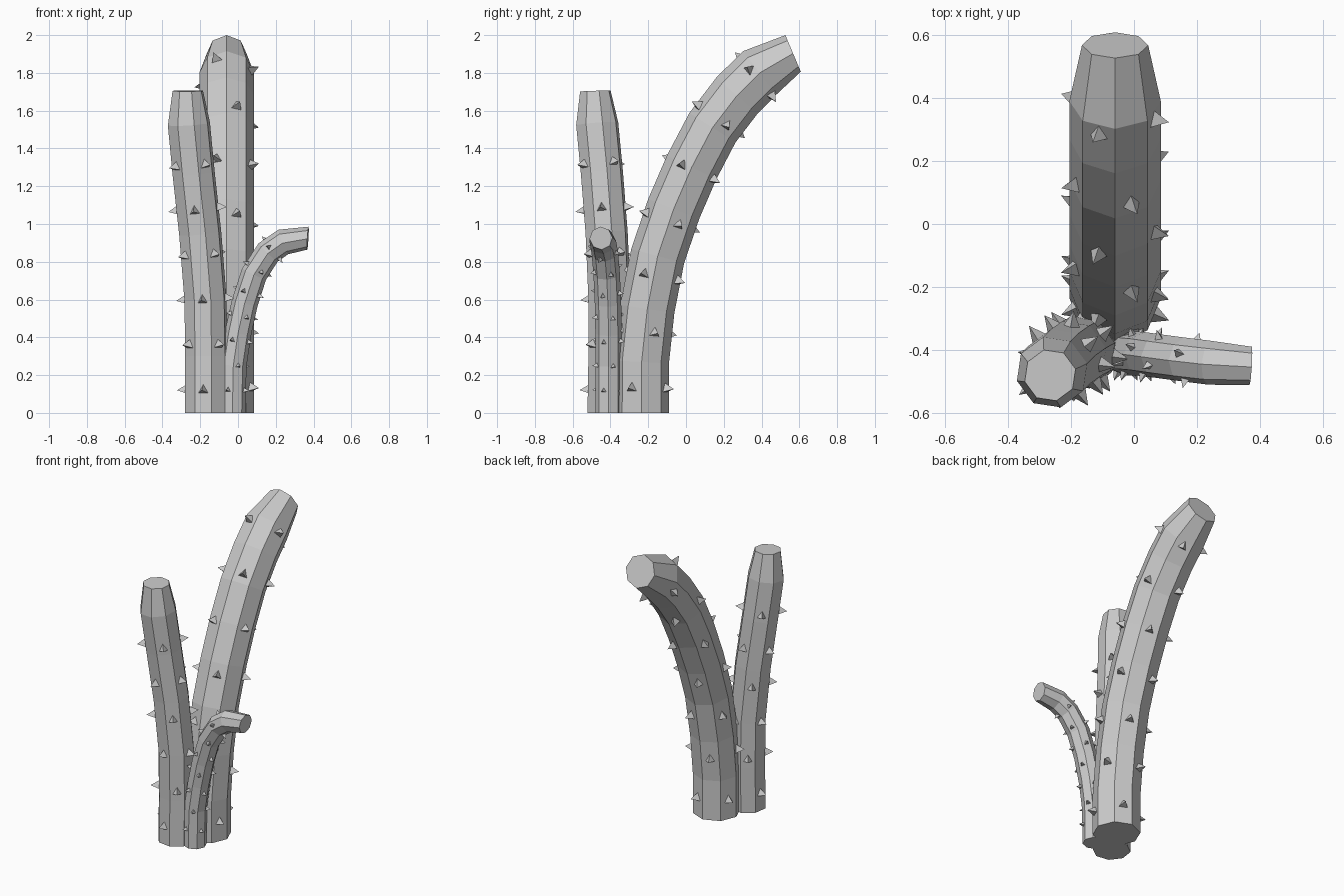
import bpy, bmesh, math
from mathutils import Vector

if "Cube" in bpy.data.objects:
    bpy.data.objects.remove(bpy.data.objects["Cube"])

Z = Vector((0, 0, 1))
SIDES = 8


def tangents(path):
    seg = [(b - a).normalized() for a, b in zip(path, path[1:])]
    mid = [(a + b).normalized() for a, b in zip(seg, seg[1:])]
    return [Z] + mid + [(2 * seg[-1] - mid[-1]).normalized()]


def around(tangent, angle):
    """Direction perpendicular to the stem, at an angle around it."""
    d = Vector((math.cos(angle), math.sin(angle), 0))
    return Z.rotation_difference(tangent) @ d


def finish(bm, name):
    bmesh.ops.recalc_face_normals(bm, faces=bm.faces)
    me = bpy.data.meshes.new(name)
    bm.to_mesh(me)
    bm.free()
    bpy.context.collection.objects.link(bpy.data.objects.new(name, me))


def stem(name, points, radius, tip, twist, first, step, spine_r, spine_h, end, odd):
    path = [Vector(p) for p in points]
    tans = tangents(path)
    radii = [radius] * (len(path) - 1) + [tip]

    # Eight-sided tapered tube with both ends closed
    bm = bmesh.new()
    rings = [[bm.verts.new(p + r * around(t, twist + math.tau * k / SIDES))
              for k in range(SIDES)] for p, t, r in zip(path, tans, radii)]
    for a, b in zip(rings, rings[1:]):
        for k in range(SIDES):
            j = (k + 1) % SIDES
            bm.faces.new((a[k], a[j], b[j], b[k]))
    bm.faces.new(rings[0])
    bm.faces.new(rings[-1])
    finish(bm, name)

    # Three-sided spines, rows alternating between odd and even faces
    bm = bmesh.new()
    total = sum((b - a).length for a, b in zip(path, path[1:]))
    row = 0
    while first + row * step < total - end:
        s = first + row * step
        i = 0
        while s > (path[i + 1] - path[i]).length:
            s -= (path[i + 1] - path[i]).length
            i += 1
        f = s / (path[i + 1] - path[i]).length
        centre = path[i].lerp(path[i + 1], f)
        t = tans[i].lerp(tans[i + 1], f).normalized()
        r = radius * math.cos(math.pi / SIDES) - 0.004
        for k in range((row + odd) % 2, SIDES, 2):
            n = around(t, twist + math.tau * (k + 0.5) / SIDES)
            side = n.cross(t)
            foot = centre + n * r
            base = [bm.verts.new(foot + spine_r * (math.cos(a) * t + math.sin(a) * side))
                    for a in (0, math.tau / 3, 2 * math.tau / 3)]
            apex = bm.verts.new(foot + n * spine_h)
            bm.faces.new(base)
            for m in range(3):
                bm.faces.new((base[m], base[(m + 1) % 3], apex))
        row += 1
    finish(bm, name + "_spines")


# Tall stem leaning backwards
stem("tall_stem",
     [(-0.06, y, z) for y, z in ((-0.235, 0), (-0.235, 0.27), (-0.205, 0.55),
      (-0.15, 0.83), (-0.065, 1.08), (0.03, 1.3), (0.14, 1.51), (0.27, 1.68),
      (0.39, 1.80), (0.567, 1.903))],
     0.145, 0.105, 0, 0.13, 0.3, 0.034, 0.055, 0.22, 1)

# Middle stem leaning left and forwards
stem("middle_stem",
     [(-0.168, -0.41, 0), (-0.168, -0.405, 0.3), (-0.172, -0.405, 0.6),
      (-0.2, -0.42, 0.95), (-0.235, -0.445, 1.27), (-0.26, -0.47, 1.53),
      (-0.266, -0.48, 1.705)],
     0.115, 0.083, math.radians(14), 0.12, 0.24, 0.032, 0.055, 0.3, 1)

# Short stem curling to the right
stem("short_stem",
     [(-0.03, -0.41, 0), (-0.025, -0.41, 0.25), (0, -0.41, 0.42),
      (0.035, -0.413, 0.58), (0.085, -0.42, 0.735), (0.16, -0.43, 0.85),
      (0.24, -0.44, 0.905), (0.37, -0.45, 0.925)],
     0.07, 0.061, 0, 0.12, 0.132, 0.018, 0.034, 0.08, 1)
